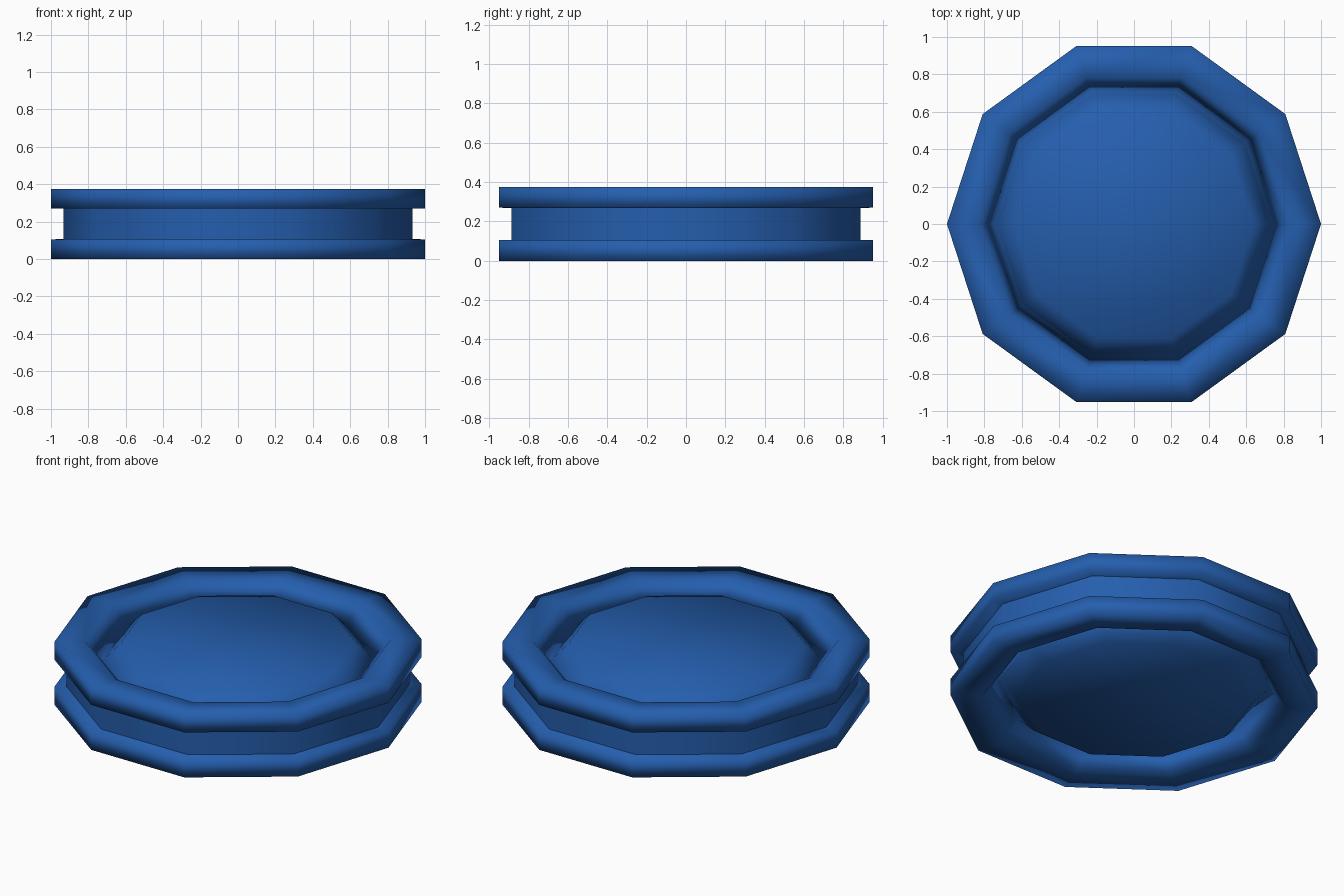
import bpy, bmesh, math

if "Cube" in bpy.data.objects:
    bpy.data.objects.remove(bpy.data.objects["Cube"])

SIDES = 10
HEIGHT = 0.375

blue = bpy.data.materials.new("blue")
blue.diffuse_color = (0.018, 0.112, 0.42, 1)
blue.use_nodes = True
blue.node_tree.nodes["Principled BSDF"].inputs["Base Color"].default_value = blue.diffuse_color


def lathe(name, profile, closed=False, caps=False):
    """Spin an (r, z) profile around z as a ring, an open tube or a capped solid."""
    bm = bmesh.new()
    rings = []
    for r, z in profile:
        rings.append([bm.verts.new((r * math.cos(2 * math.pi * i / SIDES),
                                    r * math.sin(2 * math.pi * i / SIDES), z))
                      for i in range(SIDES)])
    count = len(rings) if closed else len(rings) - 1
    for k in range(count):
        a, b = rings[k], rings[(k + 1) % len(rings)]
        for i in range(SIDES):
            j = (i + 1) % SIDES
            bm.faces.new((a[i], a[j], b[j], b[i]))
    if caps:
        bm.faces.new(rings[0])
        bm.faces.new(rings[-1])
    bmesh.ops.recalc_face_normals(bm, faces=bm.faces)
    for f in bm.faces:
        f.smooth = True
    me = bpy.data.meshes.new(name)
    bm.to_mesh(me)
    bm.free()
    me.materials.append(blue)
    ob = bpy.data.objects.new(name, me)
    bpy.context.collection.objects.link(ob)
    return ob


def flip(profile):
    return [(r, HEIGHT - z) for r, z in profile]


# Groove wall between the rims
lathe("groove_wall", [(0.933, 0.105), (0.933, HEIGHT - 0.105)])

# Bevelled inner puck, seen inside both rims
bevel = [(0.735, 0.265), (0.64, 0.362)]
lathe("inner_puck", flip(bevel)[::-1] + bevel, caps=True)

# Rim section: outer wall, flat top, sloping inner lip
rim = [(1.0, 0.27), (1.0, HEIGHT), (0.83, HEIGHT), (0.735, 0.265)]
lathe("upper_rim", rim, closed=True)
lathe("lower_rim", flip(rim), closed=True)
